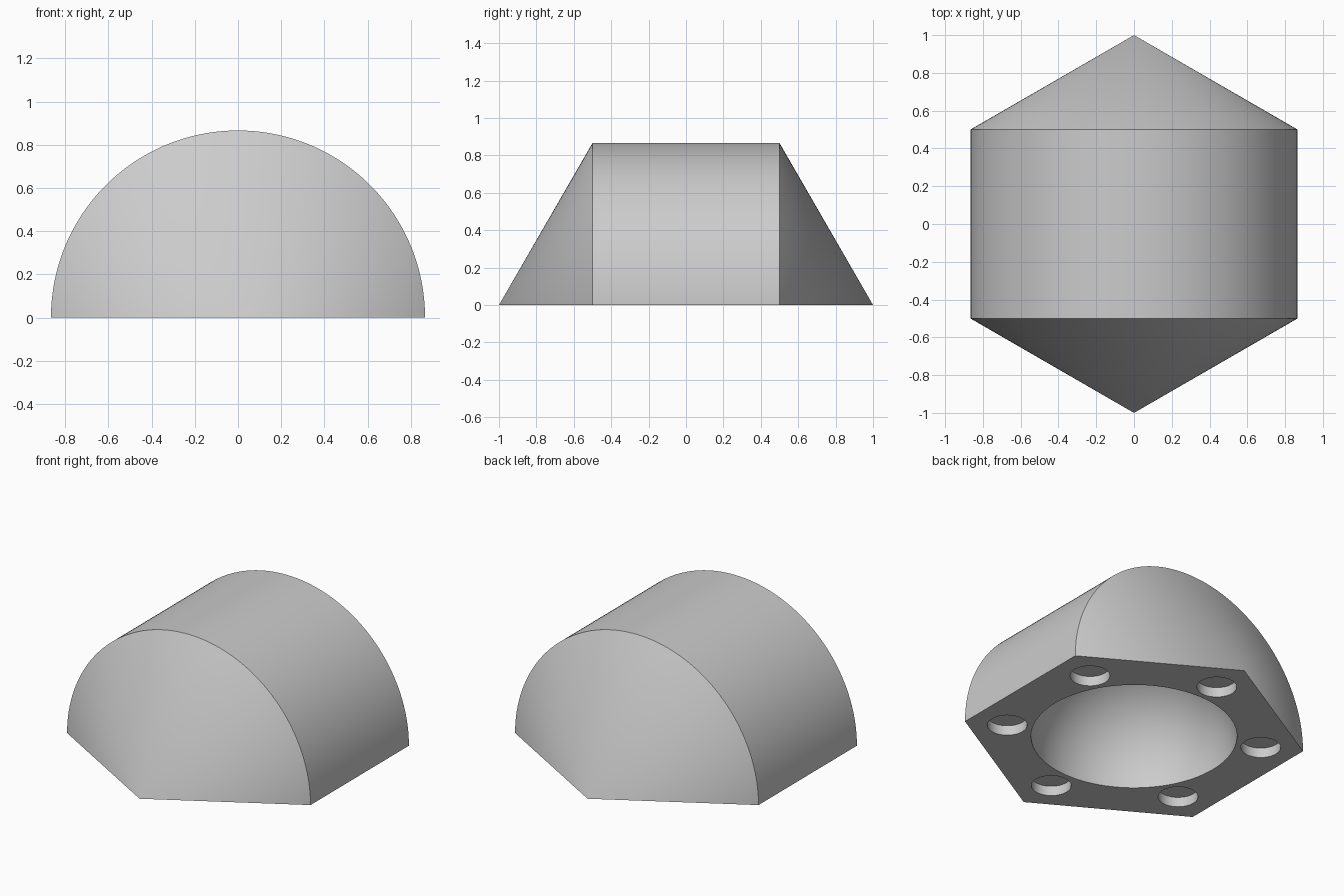
import bpy
import bmesh
from math import pi, sin, cos, radians
from mathutils import Vector

cube = bpy.data.objects.get("Cube")
if cube:
    bpy.data.objects.remove(cube, do_unlink=True)

HEX = cos(radians(30))      # flat-to-centre distance of the hexagonal base
CAVITY = 0.6                # radius of the round hollow
HOLE_RING, HOLE_R, HOLE_DEPTH = 0.75, 0.116, 0.063

grey = bpy.data.materials.new("light grey")
grey.use_nodes = True
colour = (0.6, 0.6, 0.6, 1)
grey.diffuse_color = colour
grey.node_tree.nodes["Principled BSDF"].inputs["Base Color"].default_value = colour


def lathe(name, points, axis, angle, steps, centre=(0, 0, 0)):
    """Spin an open profile about an axis and close whatever stays open."""
    bm = bmesh.new()
    verts = [bm.verts.new(p) for p in points]
    edges = [bm.edges.new(pair) for pair in zip(verts, verts[1:])]
    bmesh.ops.spin(bm, geom=verts + edges, cent=(0, 0, 0), axis=axis,
                   angle=angle, steps=steps)
    bmesh.ops.remove_doubles(bm, verts=bm.verts[:], dist=1e-5)
    rim = [e for e in bm.edges if e.is_boundary]
    if rim:
        bmesh.ops.holes_fill(bm, edges=rim, sides=0)
    bmesh.ops.recalc_face_normals(bm, faces=bm.faces[:])
    mesh = bpy.data.meshes.new(name)
    bm.to_mesh(mesh)
    bm.free()
    mesh.materials.append(grey)
    obj = bpy.data.objects.new(name, mesh)
    obj.location = centre
    bpy.context.collection.objects.link(obj)
    return obj


# Body: half of a hexagon spun about its long diagonal
body = lathe("half_shell",
             [(0, -1, 0), (HEX, -0.5, 0), (HEX, 0.5, 0), (0, 1, 0)],
             (0, 1, 0), -pi, 96)

# Cutters: a domed hollow and six shallow round sockets near the corners
dome = [(CAVITY * cos(a), 0, CAVITY * sin(a))
        for a in (pi / 2 * i / 32 for i in range(32))]
cutters = [lathe("hollow_cutter",
                 [(0, 0, -0.1), (CAVITY, 0, -0.1)] + dome + [(0, 0, CAVITY)],
                 (0, 0, 1), 2 * pi, 96)]
for i in range(6):
    a = radians(30 + 60 * i)
    cutters.append(lathe("socket_cutter",
                         [(0, 0, -0.1), (HOLE_R, 0, -0.1),
                          (HOLE_R, 0, HOLE_DEPTH), (0, 0, HOLE_DEPTH)],
                         (0, 0, 1), 2 * pi, 48,
                         Vector((cos(a), sin(a), 0)) * HOLE_RING))

# Carve the underside, then drop the cutters
bpy.ops.object.select_all(action="DESELECT")
body.select_set(True)
bpy.context.view_layer.objects.active = body
for cutter in cutters:
    cutter.hide_render = True
    mod = body.modifiers.new("carve", "BOOLEAN")
    mod.operation = "DIFFERENCE"
    mod.solver = "EXACT"
    mod.object = cutter
    bpy.ops.object.modifier_apply(modifier=mod.name)
    bpy.data.objects.remove(cutter, do_unlink=True)

bpy.ops.object.shade_smooth_by_angle(angle=radians(30))
